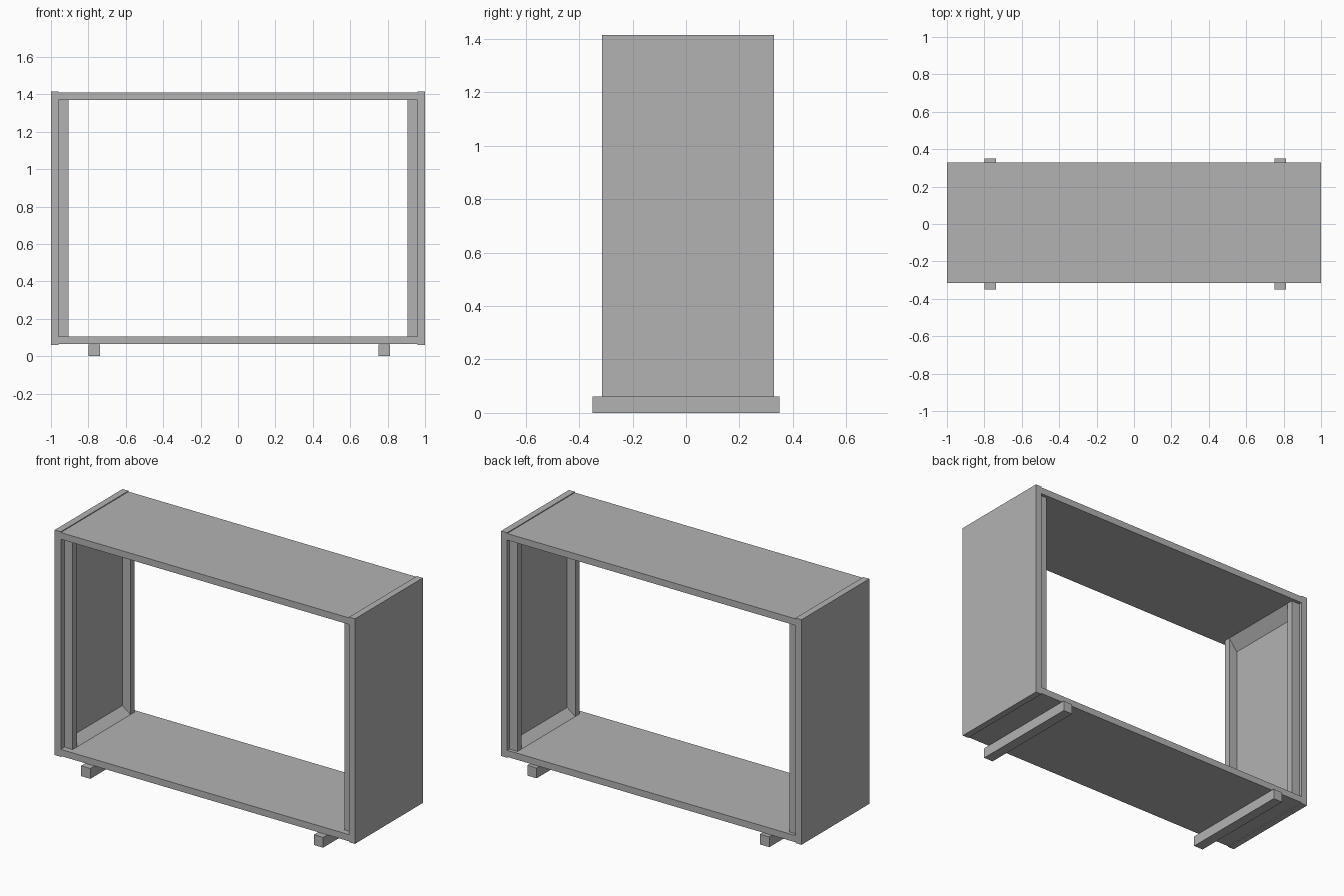
import bpy
import bmesh

cube = bpy.data.objects.get("Cube")
if cube:
    bpy.data.objects.remove(cube, do_unlink=True)

grey = bpy.data.materials.new("plain grey")
grey.use_nodes = True
colour = (0.45, 0.45, 0.45, 1)
grey.diffuse_color = colour
grey.node_tree.nodes["Principled BSDF"].inputs["Base Color"].default_value = colour


def extrude_profile(name, profile, y0, y1):
    """Solid with an (x, z) profile running from y0 to y1."""
    bm = bmesh.new()
    face = bm.faces.new([bm.verts.new((x, y0, z)) for x, z in profile])
    moved = bmesh.ops.extrude_face_region(bm, geom=[face])["geom"]
    verts = [v for v in moved if isinstance(v, bmesh.types.BMVert)]
    bmesh.ops.translate(bm, verts=verts, vec=(0, y1 - y0, 0))
    bmesh.ops.recalc_face_normals(bm, faces=bm.faces)
    mesh = bpy.data.meshes.new(name)
    bm.to_mesh(mesh)
    bm.free()
    mesh.materials.append(grey)
    obj = bpy.data.objects.new(name, mesh)
    bpy.context.collection.objects.link(obj)
    return obj


def box(name, x0, x1, y0, y1, z0, z1):
    return extrude_profile(name, [(x0, z0), (x1, z0), (x1, z1), (x0, z1)], y0, y1)


FRONT, BACK = -0.315, 0.33
INNER, RAIL = 0.96, 0.905      # inside of the side panels, inside of the battens
FLOOR, CEILING = 0.105, 1.37   # inside heights of the case

# Horizontal boards
box("bottom_board", -INNER, INNER, FRONT, BACK, 0.065, FLOOR)
box("top_board", -INNER, INNER, FRONT, BACK, CEILING, 1.41)

for side, s in (("left", 1), ("right", -1)):
    # Side panel, standing slightly proud of the boards
    box(side + "_side_panel", s * INNER, s, FRONT, BACK, 0.06, 1.415)
    # Upright battens, set back from the open edges
    for end, y0, y1 in (("front", -0.28, -0.24), ("back", 0.27, 0.31)):
        box(f"{side}_{end}_batten", s * RAIL, s * INNER, y0, y1, FLOOR, CEILING)
    # Sloping corner fillets between the battens
    for level, z, rise in (("bottom", FLOOR, 0.04), ("top", CEILING, -0.07)):
        extrude_profile(f"{side}_{level}_fillet",
                        [(s * INNER, z), (s * RAIL, z), (s * INNER, z + rise)],
                        -0.24, 0.27)

# Runners under the case
for side, x in (("left", 0.75), ("right", -0.80)):
    box(side + "_runner", x, x + 0.062, -0.35, 0.35, 0, 0.062)
